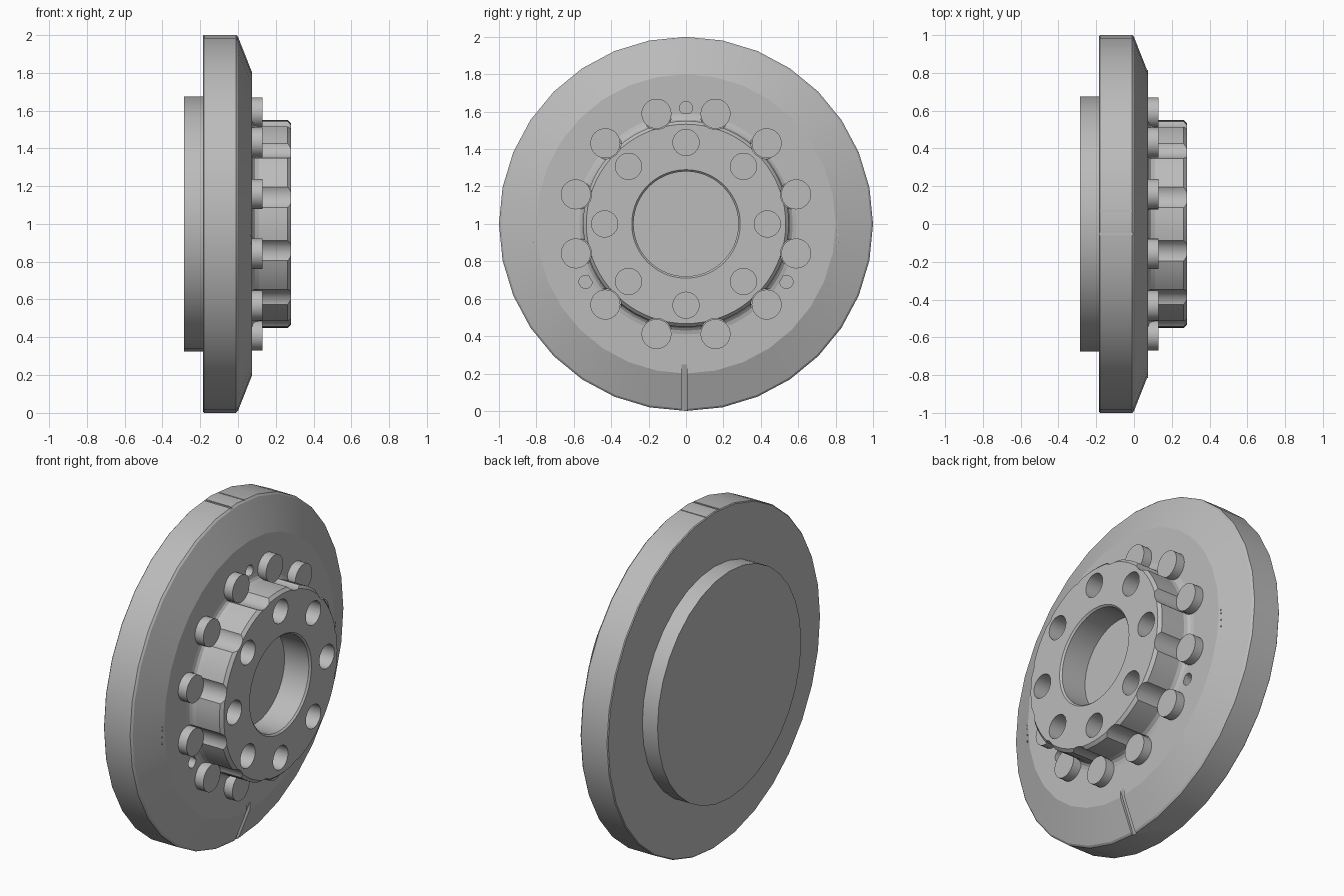
import bpy, bmesh, math
from mathutils import Matrix, Vector

if "Cube" in bpy.data.objects:
    bpy.data.objects.remove(bpy.data.objects["Cube"], do_unlink=True)

grey = bpy.data.materials.new("machined grey")
grey.use_nodes = True
colour = (0.5, 0.5, 0.5, 1)
grey.diffuse_color = colour
grey.node_tree.nodes["Principled BSDF"].inputs["Base Color"].default_value = colour


def finish(name, bm):
    bmesh.ops.recalc_face_normals(bm, faces=bm.faces)
    mesh = bpy.data.meshes.new(name)
    bm.to_mesh(mesh)
    bm.free()
    mesh.materials.append(grey)
    obj = bpy.data.objects.new(name, mesh)
    bpy.context.collection.objects.link(obj)
    return obj


def lathe(name, profile, sides):
    """Turn (x, radius) points about the wheel axis; the first and last close as discs."""
    bm = bmesh.new()
    rings = []
    for x, r in profile:
        angles = [math.tau * i / sides for i in range(sides)]
        rings.append([bm.verts.new((x, r * math.cos(a), 1 + r * math.sin(a))) for a in angles])
    for a, b in zip(rings, rings[1:]):
        for i in range(sides):
            j = (i + 1) % sides
            bm.faces.new((a[i], a[j], b[j], b[i]))
    bm.faces.new(rings[0])
    bm.faces.new(rings[-1])
    return finish(name, bm)


def polar(x, radius, degrees):
    a = math.radians(degrees)
    return Vector((x, radius * math.cos(a), 1 + radius * math.sin(a)))


def add_rod(bm, centre, radius, length, sides=32):
    place = Matrix.Translation(centre) @ Matrix.Rotation(math.pi / 2, 4, 'Y')
    bmesh.ops.create_cone(bm, cap_ends=True, segments=sides, radius1=radius,
                          radius2=radius, depth=length, matrix=place)


def add_box(bm, centre, size, tilt=0):
    place = (Matrix.Translation(centre) @ Matrix.Rotation(tilt, 4, 'Y')
             @ Matrix.Diagonal((*size, 1)))
    bmesh.ops.create_cube(bm, size=1, matrix=place)


def carve(target, bm):
    cutter = finish("cutter", bm)
    cutter.hide_render = True
    mod = target.modifiers.new("carve", 'BOOLEAN')
    mod.operation, mod.solver, mod.object = 'DIFFERENCE', 'EXACT', cutter
    bpy.context.view_layer.objects.active = target
    bpy.ops.object.modifier_apply(modifier=mod.name)
    bpy.data.objects.remove(cutter, do_unlink=True)


bolt_angles = [15 + 30 * i for i in range(12)]
hole_angles = [45 * i for i in range(8)]

# Main disc with sloping front edge
disc = lathe("main_disc", [(-0.185, 0.995), (-0.18, 1), (-0.01, 1), (0, 0.99),
                           (0.075, 0.8)], 32)
cuts = bmesh.new()
for angle in (90, 210, 330):
    add_rod(cuts, polar(0.075, 0.62, angle), 0.035, 0.12, 24)
slope = math.atan2(0.075, 0.2)
add_box(cuts, (0.048, -0.01, 0.09), (0.06, 0.03, 0.5), slope)
add_box(cuts, (-0.09, -0.053, 2), (0.3, 0.014, 0.02))
add_box(cuts, (-0.09, 0.07, 2), (0.3, 0.008, 0.02))
carve(disc, cuts)

# Raised plate on the back
back_plate = lathe("back_plate", [(-0.285, 0.675), (-0.18, 0.675)], 32)

# Hub with filleted foot, chamfers and blind centre bore
hub = lathe("hub", [(0.06, 0.59), (0.075, 0.59), (0.08, 0.57), (0.09, 0.557),
                    (0.11, 0.55), (0.263, 0.55), (0.28, 0.533), (0.28, 0.29),
                    (0.27, 0.28), (0.11, 0.28)], 72)
cuts = bmesh.new()
for angle in bolt_angles:
    add_rod(cuts, polar(0.225, 0.61, angle), 0.084, 0.3)
for angle in hole_angles:
    add_rod(cuts, polar(0.24, 0.435, angle), 0.07, 0.3)
carve(hub, cuts)

# Ring of round pins
bm = bmesh.new()
for angle in bolt_angles:
    add_rod(bm, polar(0.09, 0.61, angle), 0.08, 0.08)
pins = finish("ring_pins", bm)

# Tiny index dots on both sides of the face
bm = bmesh.new()
for side in (-1, 1):
    for z in (0.9, 0.94, 0.98, 1.0):
        add_rod(bm, (0.07, side * 0.81, z), 0.005, 0.006, 8)
dots = finish("index_dots", bm)

# Smooth round walls, crisp edges
for obj in (disc, back_plate, hub, pins, dots):
    bpy.ops.object.select_all(action='DESELECT')
    obj.select_set(True)
    bpy.context.view_layer.objects.active = obj
    bpy.ops.object.shade_smooth_by_angle(angle=math.radians(18))
